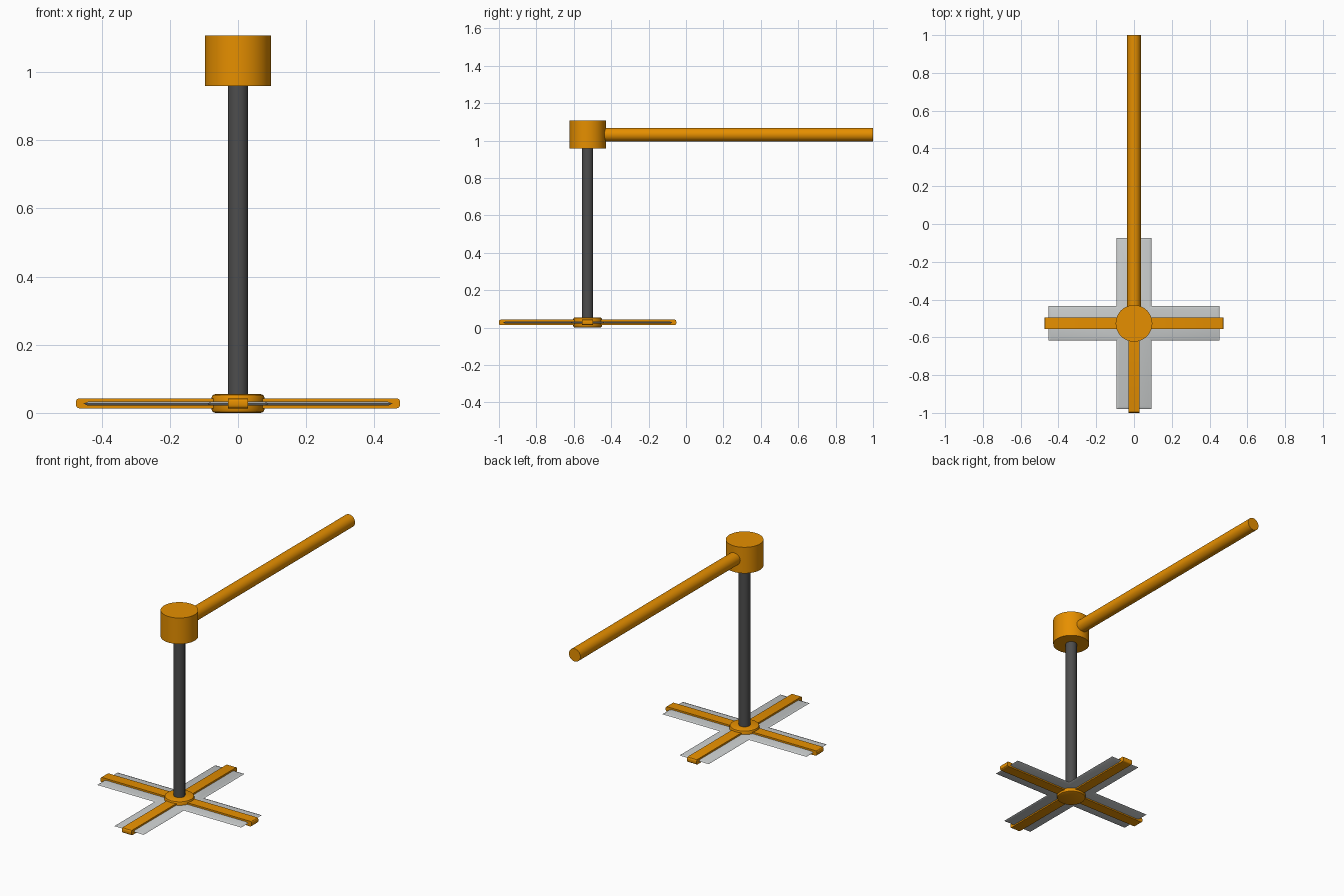
import bpy, bmesh, math
from mathutils import Vector

if "Cube" in bpy.data.objects:
    bpy.data.objects.remove(bpy.data.objects["Cube"])

CY = -0.526  # y of the stand's axis


def mat(name, rgb):
    m = bpy.data.materials.new(name)
    m.diffuse_color = (*rgb, 1)
    m.use_nodes = True
    m.node_tree.nodes["Principled BSDF"].inputs["Base Color"].default_value = m.diffuse_color
    return m


ORANGE = mat("orange", (0.79, 0.275, 0.0))
DARK = mat("dark grey", (0.075, 0.075, 0.075))
LIGHT = mat("light grey", (0.58, 0.60, 0.60))


def finish(bm, name, m, angle=30):
    bmesh.ops.recalc_face_normals(bm, faces=bm.faces)
    me = bpy.data.meshes.new(name)
    bm.to_mesh(me)
    bm.free()
    ob = bpy.data.objects.new(name, me)
    bpy.context.collection.objects.link(ob)
    me.materials.append(m)
    bpy.ops.object.select_all(action='DESELECT')
    ob.select_set(True)
    bpy.context.view_layer.objects.active = ob
    bpy.ops.object.shade_smooth_by_angle(angle=math.radians(angle))
    return ob


def rod(name, start, end, r, m, sides=48, chamfer=0):
    """Cylinder between two points, optionally with chamfered rims."""
    a, b = Vector(start), Vector(end)
    bm = bmesh.new()
    bmesh.ops.create_cone(bm, cap_ends=True, segments=sides, radius1=r,
                          radius2=r, depth=(b - a).length)
    if chamfer:
        rims = [e for e in bm.edges if abs(e.verts[0].co.z - e.verts[1].co.z) < 1e-6]
        bmesh.ops.bevel(bm, geom=rims, offset=chamfer, segments=2, profile=0.5,
                        affect='EDGES')
    rot = (b - a).to_track_quat('Z', 'Y')
    for v in bm.verts:
        v.co = rot @ v.co + (a + b) / 2
    return finish(bm, name, m)


# Upright post, cap and horizontal boom
rod("post", (0, CY, 0.03), (0, CY, 0.97), 0.03, DARK)
rod("cap", (0, CY, 0.959), (0, CY, 1.107), 0.097, ORANGE)
rod("boom", (0, CY, 1.032), (0, 1, 1.032), 0.036, ORANGE)

# Base hub with rounded rims
rod("base_hub", (0, CY, 0), (0, CY, 0.055), 0.078, ORANGE, 24, 0.011)

# Two crossing base arms with rounded ends
for name, sx, sy in (("base_arm_side", 0.95, 0.06), ("base_arm_front_back", 0.06, 0.948)):
    bm = bmesh.new()
    bmesh.ops.create_cube(bm, size=1)
    for v in bm.verts:
        v.co = Vector((v.co.x * sx, CY + v.co.y * sy, 0.028 + v.co.z * 0.029))
    axis = 0 if sx > sy else 1
    ends = [e for e in bm.edges
            if abs(e.verts[0].co[axis] - e.verts[1].co[axis]) < 1e-6
            and abs(e.verts[0].co.z - e.verts[1].co.z) < 1e-6]
    bmesh.ops.bevel(bm, geom=ends, offset=0.009, segments=3, profile=0.5, affect='EDGES')
    finish(bm, name, ORANGE)


# Thin cross-shaped plate with sloped edges
def cross(w, l):
    quarter = [(l, -w), (l, w), (w, w)]
    pts = []
    for k in range(4):
        c, s = (1, 0, -1, 0)[k], (0, 1, 0, -1)[k]
        pts += [(x * c - y * s, x * s + y * c) for x, y in quarter]
    return pts


bm = bmesh.new()
loops = []
for z, inset in ((0.021, 0.014), (0.027, 0), (0.033, 0.014)):
    loops.append([bm.verts.new((x, y + CY, z))
                  for x, y in cross(0.092 - inset, 0.453 - inset)])
for lo, hi in zip(loops, loops[1:]):
    for i in range(12):
        j = (i + 1) % 12
        bm.faces.new((lo[i], lo[j], hi[j], hi[i]))
bm.faces.new(loops[0][::-1])
bm.faces.new(loops[-1])
finish(bm, "base_plate", LIGHT)
